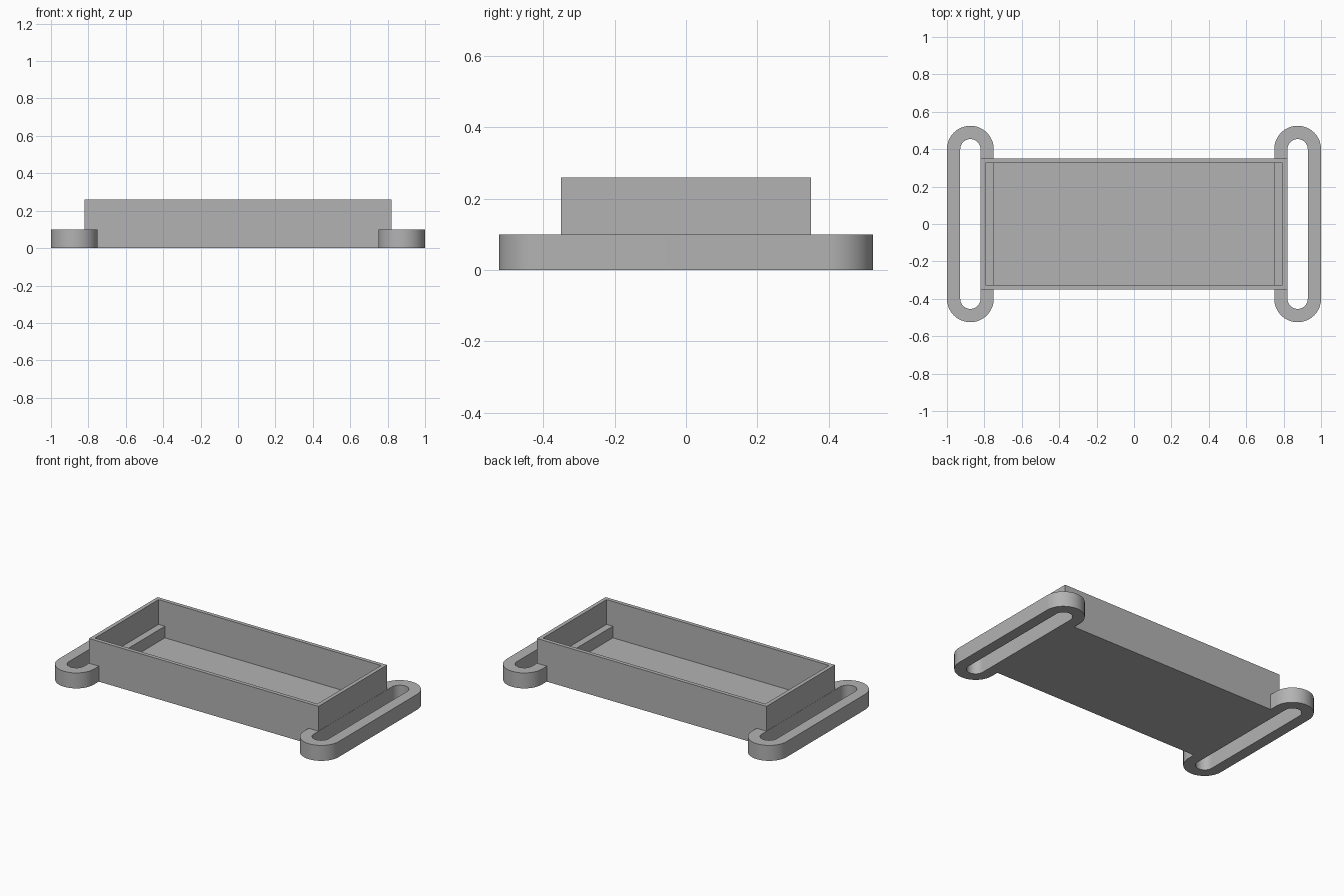
import bpy, bmesh, math

cube = bpy.data.objects.get("Cube")
if cube:
    bpy.data.objects.remove(cube, do_unlink=True)

grey = bpy.data.materials.new("plain_grey")
grey.use_nodes = True
colour = (0.45, 0.45, 0.45, 1)
grey.diffuse_color = colour
grey.node_tree.nodes["Principled BSDF"].inputs["Base Color"].default_value = colour

HALF_X, HALF_Y, HEIGHT = 0.82, 0.35, 0.26
WALL = 0.025
LOOP_X, LOOP_STRAIGHT, LOOP_HEIGHT = 0.875, 0.4, 0.1
LOOP_RADIUS, SLOT_RADIUS = 0.125, 0.054
ARC_STEPS = 32


def prism(name, outline, z0, z1):
    """Solid made by raising a flat outline from z0 to z1."""
    bm = bmesh.new()
    base = bm.faces.new([bm.verts.new((x, y, z0)) for x, y in outline])
    raised = bmesh.ops.extrude_face_region(bm, geom=[base])["geom"]
    verts = [v for v in raised if isinstance(v, bmesh.types.BMVert)]
    bmesh.ops.translate(bm, vec=(0, 0, z1 - z0), verts=verts)
    bmesh.ops.recalc_face_normals(bm, faces=bm.faces[:])
    mesh = bpy.data.meshes.new(name)
    bm.to_mesh(mesh)
    bm.free()
    mesh.materials.append(grey)
    obj = bpy.data.objects.new(name, mesh)
    bpy.context.collection.objects.link(obj)
    return obj


def rectangle(hx, hy):
    return [(-hx, -hy), (hx, -hy), (hx, hy), (-hx, hy)]


def stadium(cx, radius):
    """Slot outline running along y with round ends."""
    points = []
    for side in (0, 1):
        cy = LOOP_STRAIGHT * (1 - 2 * side)
        for i in range(ARC_STEPS + 1):
            a = math.pi * (side + i / ARC_STEPS)
            points.append((cx + radius * math.cos(a), cy + radius * math.sin(a)))
    return points


def combine(target, tool, operation):
    """Apply a boolean and discard the tool."""
    mod = target.modifiers.new(operation.lower(), "BOOLEAN")
    mod.operation = operation
    mod.solver = "EXACT"
    mod.object = tool
    bpy.ops.object.select_all(action="DESELECT")
    target.select_set(True)
    bpy.context.view_layer.objects.active = target
    bpy.ops.object.modifier_apply(modifier=mod.name)
    bpy.data.objects.remove(tool, do_unlink=True)


# Open tray with thin walls
tray = prism("tray_with_strap_loops", rectangle(HALF_X, HALF_Y), 0, HEIGHT)
cavity = prism("cavity", rectangle(HALF_X - WALL, HALF_Y - WALL), WALL, HEIGHT + 0.1)
combine(tray, cavity, "DIFFERENCE")

# Slotted strap loop at each end, its inner rail forming a ledge inside the tray
for side in (-1, 1):
    loop = prism("strap_loop", stadium(side * LOOP_X, LOOP_RADIUS), 0, LOOP_HEIGHT)
    slot = prism("slot", stadium(side * LOOP_X, SLOT_RADIUS), -0.1, LOOP_HEIGHT + 0.1)
    combine(loop, slot, "DIFFERENCE")
    combine(tray, loop, "UNION")

bpy.ops.object.select_all(action="DESELECT")
tray.select_set(True)
bpy.context.view_layer.objects.active = tray
bpy.ops.object.shade_smooth_by_angle(angle=math.radians(30))
